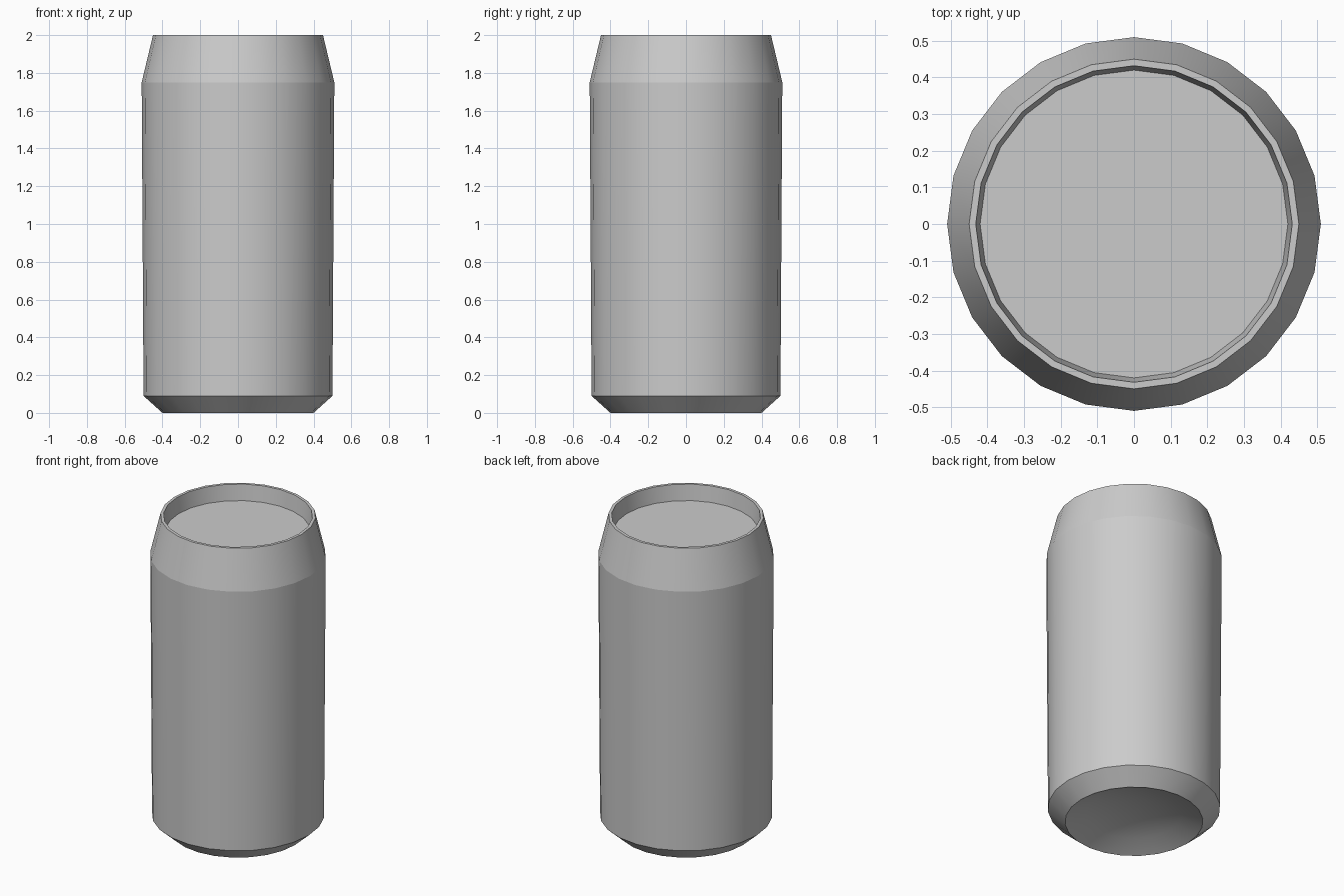
import bpy, bmesh
from math import cos, sin, pi

if "Cube" in bpy.data.objects:
    bpy.data.objects.remove(bpy.data.objects["Cube"])

SIDES = 24


def lathe(name, profile, sharp_rings):
    """Revolve (radius, z) points round z; radius 0 closes to a pole."""
    bm = bmesh.new()
    rings = []
    for r, z in profile:
        if r == 0:
            rings.append([bm.verts.new((0, 0, z))] * SIDES)
        else:
            rings.append([bm.verts.new((r * cos(2 * pi * i / SIDES),
                                        r * sin(2 * pi * i / SIDES), z))
                          for i in range(SIDES)])
    for a, b in zip(rings, rings[1:]):
        for i in range(SIDES):
            j = (i + 1) % SIDES
            corners = list(dict.fromkeys((a[i], a[j], b[j], b[i])))
            bm.faces.new(corners).smooth = True
    # Crisp creases at chosen rings
    for k in sharp_rings:
        for i in range(SIDES):
            edge = bm.edges.get((rings[k][i], rings[k][(i + 1) % SIDES]))
            edge.smooth = False
    bmesh.ops.recalc_face_normals(bm, faces=bm.faces[:])
    mesh = bpy.data.meshes.new(name)
    bm.to_mesh(mesh)
    bm.free()
    obj = bpy.data.objects.new(name, mesh)
    bpy.context.collection.objects.link(obj)
    return obj


# Can: domed base, chamfer, wall, shoulder, rim, recessed lid
lathe("drink_can", [
    (0, 0.09), (0.14, 0.08), (0.28, 0.05), (0.40, 0.0),
    (0.50, 0.09), (0.51, 1.75),
    (0.45, 2.0), (0.432, 2.0),
    (0.42, 1.90), (0, 1.90),
], sharp_rings=(3, 4, 5, 6, 7, 8))
